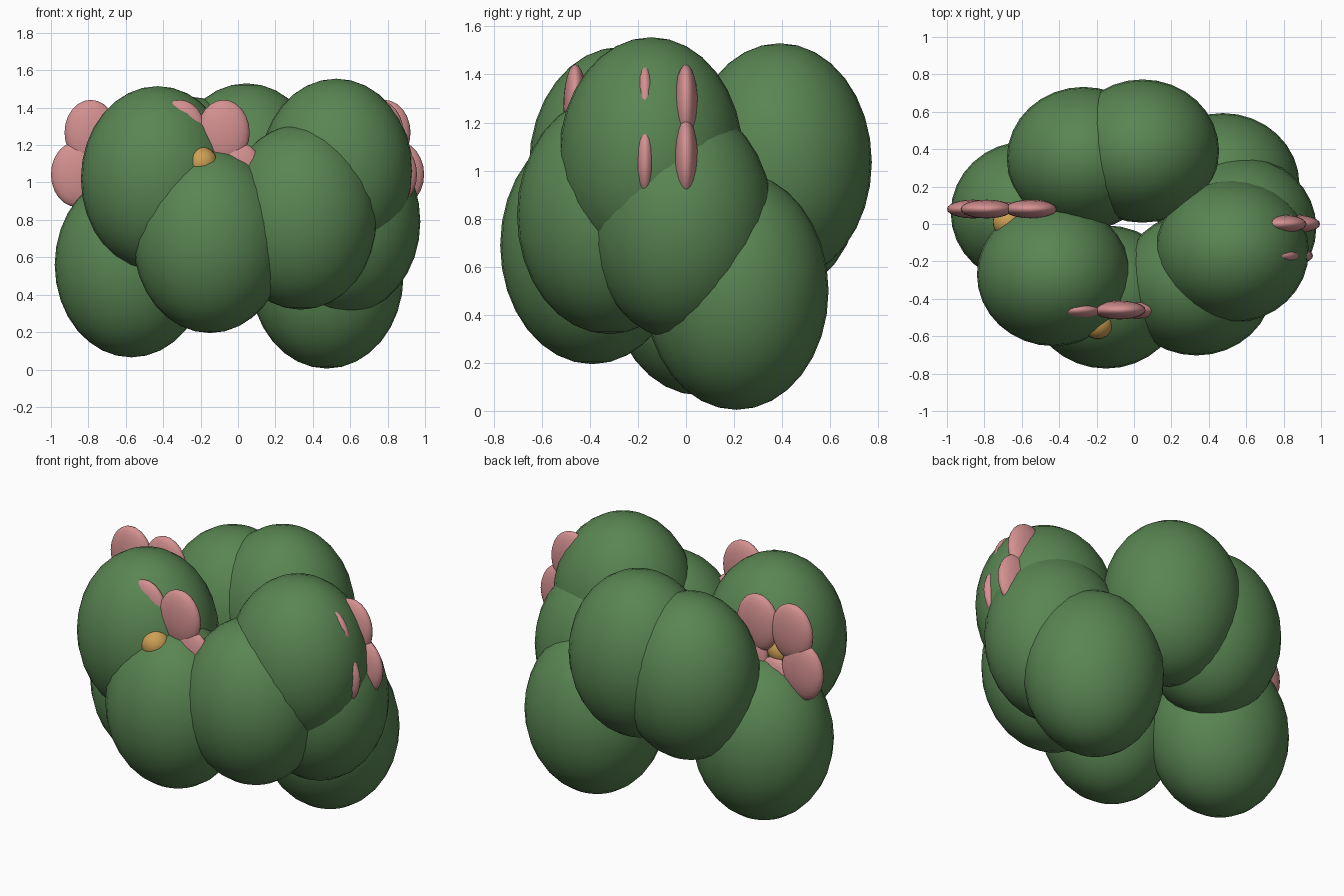
import bpy
import math

if "Cube" in bpy.data.objects:
    bpy.data.objects.remove(bpy.data.objects["Cube"])


def material(name, rgb):
    m = bpy.data.materials.new(name)
    m.diffuse_color = (*rgb, 1.0)
    m.use_nodes = True
    m.node_tree.nodes["Principled BSDF"].inputs["Base Color"].default_value = m.diffuse_color
    return m


GREEN = material("cactus green", (0.10, 0.235, 0.085))
PINK = material("petal pink", (0.66, 0.28, 0.28))
ORANGE = material("flower centre orange", (0.61, 0.35, 0.09))


def ellipsoid(name, centre, radii, mat, segments=32, rings=16):
    bpy.ops.mesh.primitive_uv_sphere_add(segments=segments, ring_count=rings, location=centre)
    ob = bpy.context.object
    ob.name = name
    ob.scale = radii
    ob.data.materials.append(mat)
    bpy.ops.object.transform_apply(location=False, rotation=False, scale=True)
    bpy.ops.object.shade_smooth()
    return ob


# Overlapping plump pads arranged in a ring
PADS = {
    "pad_front_left": (-0.43, -0.27, 1.02),
    "pad_front": (-0.15, -0.39, 0.69),
    "pad_front_right": (0.335, -0.32, 0.815),
    "pad_right_upper": (0.525, -0.145, 1.06),
    "pad_right_middle": (0.565, -0.02, 0.79),
    "pad_right_lower": (0.475, 0.21, 0.50),
    "pad_back": (0.045, 0.39, 1.035),
    "pad_back_left": (-0.27, 0.35, 0.965),
    "pad_left_lower": (-0.57, 0.06, 0.56),
}
for name, centre in PADS.items():
    ellipsoid(name, centre, (0.41, 0.383, 0.495), GREEN)


# Flowers: five upright flat petals around a round centre facing the front
def flower(name, x, y, z=1.105, ring=0.2):
    for i in range(5):
        a = math.radians(54 + 72 * i)
        ellipsoid(f"{name}_petal_{i + 1}",
                  (x + ring * math.cos(a), y, z + ring * math.sin(a)),
                  (0.14, 0.05, 0.175), PINK, 24, 12)
    ellipsoid(f"{name}_centre", (x, y - 0.07, z), (0.085, 0.085, 0.085), ORANGE, 24, 12)


flower("flower_left", -0.67, 0.08)
flower("flower_front", -0.195, -0.46)
flower("flower_right", 0.665, 0.0)
flower("flower_right_buried", 0.627, -0.17)
